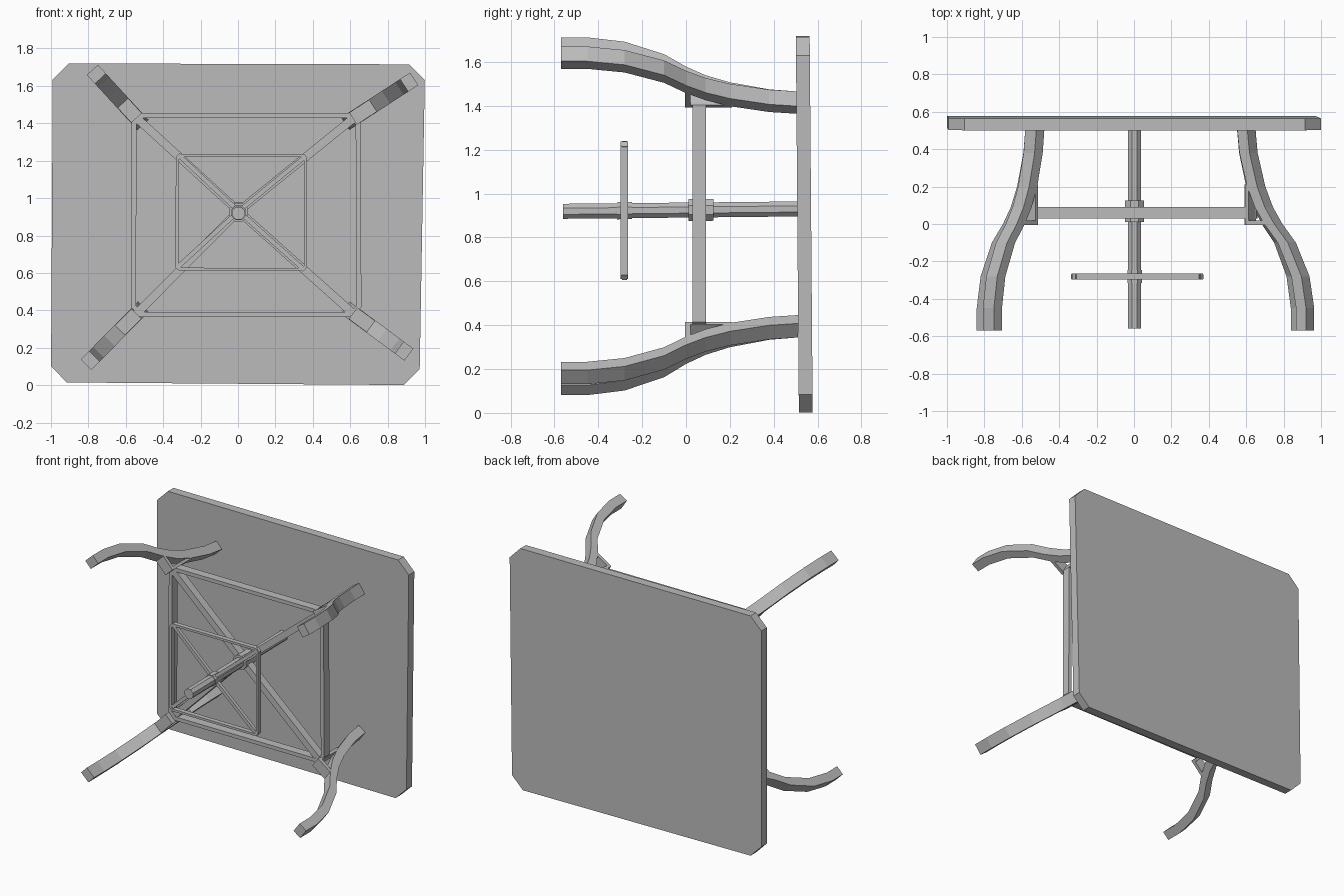
import bpy, bmesh, math
from mathutils import Vector

if "Cube" in bpy.data.objects:
    bpy.data.objects.remove(bpy.data.objects["Cube"])

GREY = 0.5
mat = bpy.data.materials.new("plain grey")
mat.use_nodes = True
mat.diffuse_color = (GREY, GREY, GREY, 1)
mat.node_tree.nodes["Principled BSDF"].inputs["Base Color"].default_value = (GREY, GREY, GREY, 1)


def loft(name, sections, closed=False):
    """Join matching cross-sections; cap the ends or close the loop."""
    bm = bmesh.new()
    rings = [[bm.verts.new(p) for p in s] for s in sections]
    n = len(rings[0])
    pairs = list(zip(rings, rings[1:]))
    if closed:
        pairs.append((rings[-1], rings[0]))
    else:
        bm.faces.new(rings[0])
        bm.faces.new(rings[-1])
    for a, b in pairs:
        for i in range(n):
            j = (i + 1) % n
            bm.faces.new((a[i], a[j], b[j], b[i]))
    bmesh.ops.recalc_face_normals(bm, faces=bm.faces)
    mesh = bpy.data.meshes.new(name)
    bm.to_mesh(mesh)
    bm.free()
    mesh.materials.append(mat)
    obj = bpy.data.objects.new(name, mesh)
    bpy.context.collection.objects.link(obj)
    return obj


def chamfer(corners, cut, inset=0.0):
    """Cut the corners of an x-z quad, optionally inset towards its middle."""
    mid = sum(x for x, z in corners) / 4, sum(z for x, z in corners) / 4
    pts = [Vector((x - math.copysign(inset, x - mid[0]),
                   z - math.copysign(inset, z - mid[1]))) for x, z in corners]
    cut -= 0.586 * inset
    out = []
    for i, p in enumerate(pts):
        for q in (pts[i - 1], pts[(i + 1) % 4]):
            out.append(p + (q - p).normalized() * cut)
    return out


def frame(name, corners, cut, width, y0, y1):
    outer, inner = chamfer(corners, cut), chamfer(corners, cut, width)
    loft(name, [[(o.x, y0, o.y), (o.x, y1, o.y), (i.x, y1, i.y), (i.x, y0, i.y)]
                for o, i in zip(outer, inner)], closed=True)


def section(p, side, width, y0, y1):
    a, b = p - side * width / 2, p + side * width / 2
    return [(a.x, y0, a.y), (b.x, y0, b.y), (b.x, y1, b.y), (a.x, y1, a.y)]


def bar(name, p, q, width, y0, y1):
    """Straight bar between two x-z points."""
    p, q = Vector(p), Vector(q)
    d = (q - p).normalized()
    side = Vector((-d.y, d.x))
    loft(name, [section(p, side, width, y0, y1), section(q, side, width, y0, y1)])


def rod(name, radius, y0, y1, sides=8):
    """Faceted rod along y, following the slight tilt of the spindle."""
    angles = [math.tau * (i + 0.5) / sides for i in range(sides)]
    loft(name, [[(HUB[0] + radius * math.cos(a), y, 0.925 + 0.01 * y + radius * math.sin(a))
                 for a in angles] for y in (y0, y1)])


HUB = (0.003, 0.93)

# Table top, standing on edge with clipped corners
top = chamfer([(-0.99, 1.72), (1.0, 1.715), (0.97, 0.0), (-1.0, 0.015)], 0.085)
loft("table_top", [[(p.x, y - 0.008 * (p.y - 0.86), p.y) for p in top] for y in (0.508, 0.571)])

# Legs: x-z position at the top and at the foot
legs = {
    "upper_right": ((-0.53, 1.415), (-0.757, 1.662)),
    "upper_left": ((0.60, 1.415), (0.915, 1.62)),
    "lower_right": ((-0.53, 0.395), (-0.79, 0.132)),
    "lower_left": ((0.60, 0.395), (0.888, 0.182)),
}
# Leg curve: y and share of the outward reach
curve = [(0.51, 0), (0.38, 0.04), (0.2, 0.17), (0.09, 0.3), (0, 0.46),
         (-0.1, 0.69), (-0.28, 0.92), (-0.45, 1), (-0.57, 1)]
THICK, WIDE = 0.064, 0.08

for place, (start, foot) in legs.items():
    s, f = Vector(start), Vector(foot)
    out = (f - s).normalized()
    side = Vector((-out.y, out.x)) * WIDE / 2
    sections = []
    for y, share in curve:
        c = s.lerp(f, share)
        sections.append([(p.x, y, p.y) for p in (
            c - out * THICK / 2 - side, c - out * THICK / 2 + side,
            c + out * THICK / 2 + side, c + out * THICK / 2 - side)])
    loft(place + "_leg", sections)

    # Triangular bracket: a post and a foot plate reaching the leg
    a = s + out * 0.018
    bar(place + "_bracket_post", a, a + out * 0.02, WIDE * 0.95, 0.0, 0.21)
    bar(place + "_bracket_plate", a, s.lerp(f, 0.46), WIDE * 0.95, -0.005, 0.02)

    # Diagonal brace from hub to bracket
    bar(place + "_brace", HUB, a, 0.045, 0.032, 0.088)

# Large stretcher frame
frame("stretcher_frame", [(-0.568, 1.455), (0.655, 1.455), (0.66, 0.365), (-0.572, 0.365)],
      0.05, 0.026, 0.03, 0.092)

# Small frame with its thin cross braces
small = [(-0.332, 1.237), (0.368, 1.237), (0.368, 0.61), (-0.335, 0.612)]
frame("small_frame", small, 0.02, 0.016, -0.298, -0.264)
for i, p in enumerate(chamfer(small, 0, 0.012)[::2]):
    bar(f"small_brace_{i + 1}", HUB, p, 0.024, -0.293, -0.269)

# Central spindle and collars
rod("spindle", 0.037, -0.56, 0.51)
rod("large_collar", 0.054, 0.012, 0.125)
rod("small_collar", 0.042, -0.315, -0.247)
